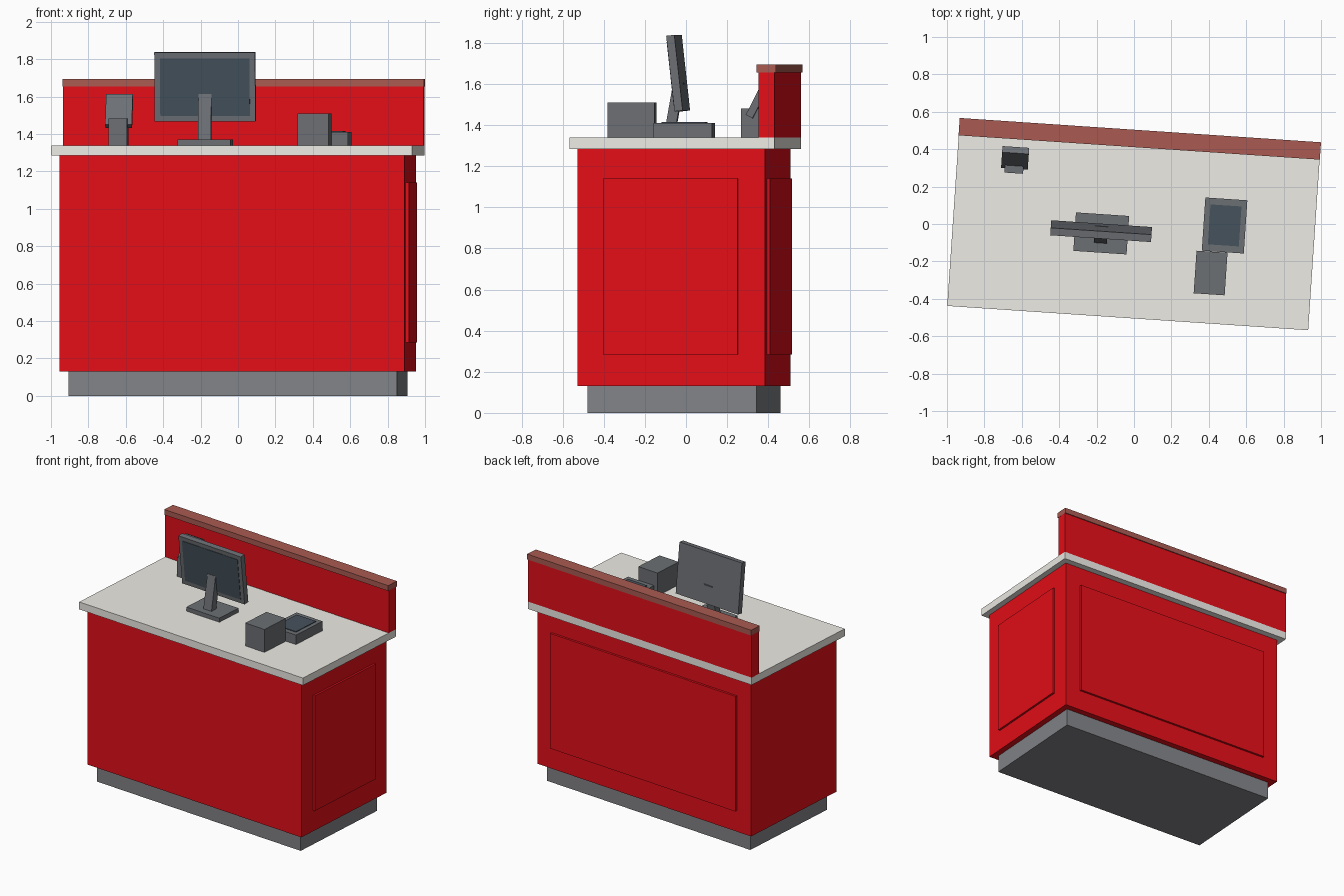
import bpy, math
from mathutils import Matrix

if "Cube" in bpy.data.objects:
    bpy.data.objects.remove(bpy.data.objects["Cube"])

# whole counter stands slightly turned
TURN = Matrix.Translation((0, -.003, 0)) @ Matrix.Rotation(math.radians(-3.85), 4, 'Z')


def material(name, r, g, b):
    m = bpy.data.materials.new(name)
    m.diffuse_color = (r, g, b, 1)
    m.use_nodes = True
    m.node_tree.nodes["Principled BSDF"].inputs["Base Color"].default_value = m.diffuse_color
    return m


RED = material("red_laminate", 0.78, 0.0045, 0.0095)
WOOD = material("rail_wood", 0.40, 0.105, 0.084)
STONE = material("pale_stone", 0.86, 0.84, 0.79)
DARK = material("equipment_grey", 0.15, 0.16, 0.175)
BASE = material("plinth_grey", 0.225, 0.23, 0.245)
GLASS = material("screen_glass", 0.061, 0.084, 0.109)


def box(name, size, centre, mat, tilt=0.0, offset=(0, 0, 0)):
    """Box tilted about its own x axis, offset in its tilted frame, then turned with the counter."""
    bpy.ops.mesh.primitive_cube_add(size=1)
    ob = bpy.context.object
    ob.name = name
    ob.data.transform(Matrix.Diagonal((*size, 1)))
    ob.data.materials.append(mat)
    ob.matrix_world = (TURN @ Matrix.Translation(centre)
                       @ Matrix.Rotation(math.radians(tilt), 4, 'X')
                       @ Matrix.Translation(offset))
    return ob


def span(name, x, y, z, mat):
    """Upright box given by its ranges."""
    return box(name, [b - a for a, b in (x, y, z)], [(a + b) / 2 for a, b in (x, y, z)], mat)


# counter carcass
span("plinth", (-.88, .88), (-.417, .405), (0, .13), BASE)
span("cabinet_body", (-.924, .924), (-.464, .451), (.13, 1.285), RED)
span("side_panel", (.91, .939), (-.338, .318), (.285, 1.14), RED)
span("back_panel", (-.80, .80), (.438, .467), (.285, 1.14), RED)
span("countertop", (-.967, .967), (-.501, .499), (1.285, 1.34), STONE)
span("screen_wall", (-.967, .967), (.421, .499), (1.34, 1.655), RED)
span("top_rail", (-.968, .968), (.413, .506), (1.655, 1.695), WOOD)

# monitor
TOP = 1.34
span("monitor_foot", (-.314, -.029), (-.162, .044), (TOP, 1.37), DARK)
box("monitor_stand", (.07, .05, .26), (-.173, -.0655, 1.482), DARK, -10)
box("monitor_case", (.54, .04, .37), (-.173, -.047, 1.653), DARK, 6.3)
box("monitor_glass", (.48, .01, .31), (-.173, -.047, 1.653), GLASS, 6.3, (0, -.018, 0))

# card reader
span("reader_stand", (-.71, -.61), (.231, .331), (TOP, 1.482), DARK)
box("reader_head", (.143, .037, .185), (-.658, .313, 1.524), DARK, -27)

# receipt printer and touch terminal
span("receipt_printer", (.343, .509), (-.345, -.117), (TOP, 1.51), DARK)
span("terminal_case", (.371, .596), (-.115, .170), (TOP, 1.41), DARK)
span("terminal_glass", (.401, .567), (-.079, .135), (1.40, 1.415), GLASS)
